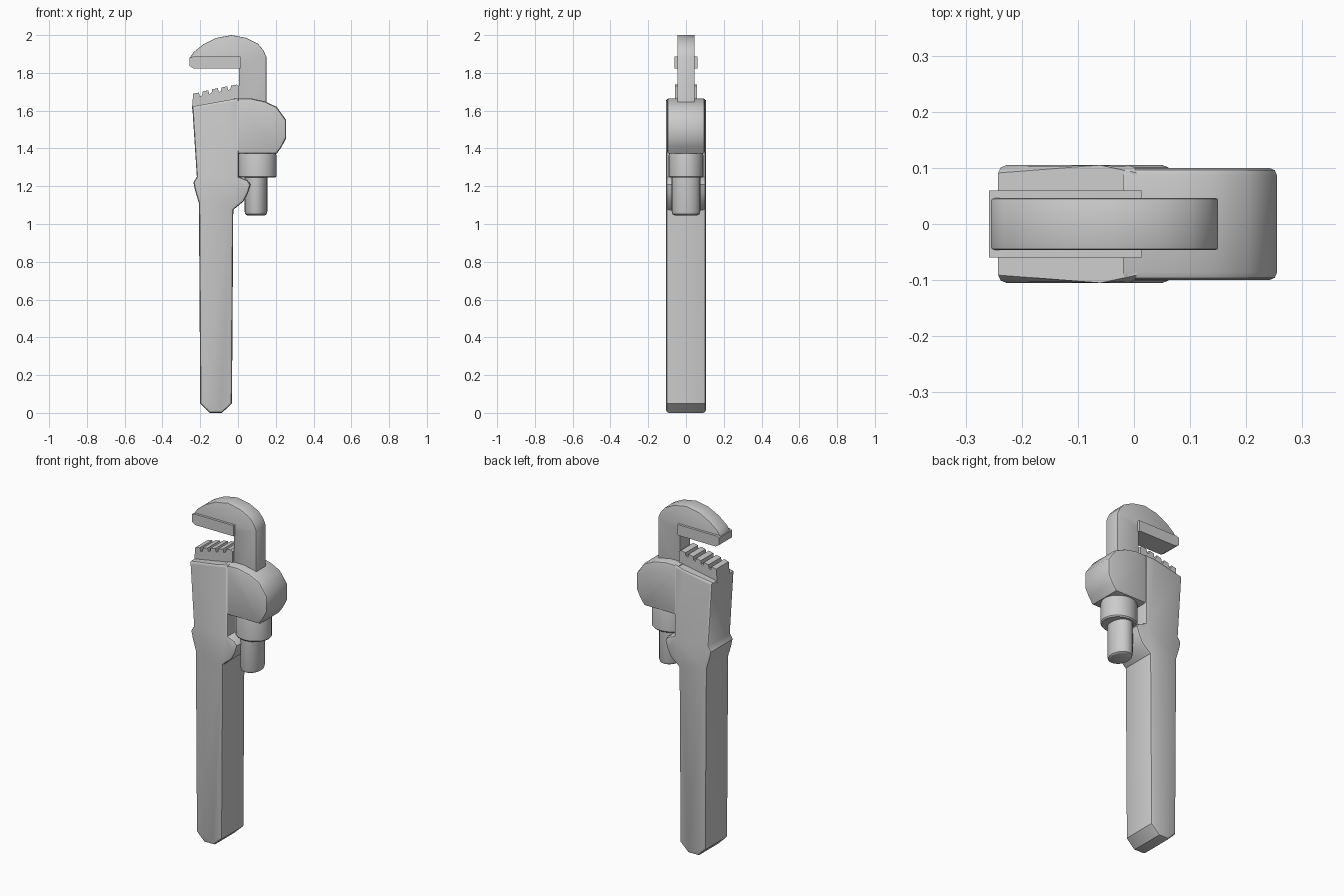
import bpy, bmesh, math

if "Cube" in bpy.data.objects:
    bpy.data.objects.remove(bpy.data.objects["Cube"])


def finish(name, bm, angle=35):
    bmesh.ops.recalc_face_normals(bm, faces=bm.faces)
    me = bpy.data.meshes.new(name)
    bm.to_mesh(me)
    bm.free()
    ob = bpy.data.objects.new(name, me)
    bpy.context.collection.objects.link(ob)
    bpy.ops.object.select_all(action='DESELECT')
    ob.select_set(True)
    bpy.context.view_layer.objects.active = ob
    bpy.ops.object.shade_smooth_by_angle(angle=math.radians(angle))
    return ob


def slab(name, profile, half, bevel=0.0):
    """Extrude an x-z profile to y = +-half and round its two rims."""
    bm = bmesh.new()
    face = bm.faces.new([bm.verts.new((x, -half, z)) for x, z in profile])
    ext = bmesh.ops.extrude_face_region(bm, geom=[face])
    for v in ext['geom']:
        if isinstance(v, bmesh.types.BMVert):
            v.co.y = half
    if bevel:
        rims = [e for e in bm.edges if abs(e.verts[0].co.y - e.verts[1].co.y) < 1e-5]
        bmesh.ops.bevel(bm, geom=rims, offset=bevel, segments=2, profile=0.5,
                        affect='EDGES', clamp_overlap=True)
    return finish(name, bm)


def lathe(name, cx, rx, ry, rings, sides=24):
    """Stack of elliptical rings (scale, z) closed at both ends."""
    bm = bmesh.new()
    loops = [[bm.verts.new((cx + rx * s * math.cos(2 * math.pi * i / sides),
                            ry * s * math.sin(2 * math.pi * i / sides), z))
              for i in range(sides)] for s, z in rings]
    for a, b in zip(loops, loops[1:]):
        for i in range(sides):
            j = (i + 1) % sides
            bm.faces.new((a[i], a[j], b[j], b[i]))
    bm.faces.new(loops[0])
    bm.faces.new(loops[-1])
    return finish(name, bm)


# Handle with the flared neck and head
slab("handle", [
    (-0.15, 0.0), (-0.085, 0.0), (-0.032, 0.05), (-0.025, 1.075), (0.03, 1.12),
    (0.053, 1.165), (0.066, 1.21), (0.05, 1.232), (0.005, 1.25), (0.005, 1.665),
    (-0.06, 1.655), (-0.242, 1.622), (-0.218, 1.25), (-0.236, 1.22),
    (-0.228, 1.18), (-0.207, 1.11), (-0.2, 0.05)], 0.105, 0.014)

# Housing that carries the sliding jaw
slab("housing", [
    (-0.02, 1.372), (0.205, 1.372), (0.232, 1.41), (0.255, 1.455), (0.255, 1.55),
    (0.205, 1.62), (0.14, 1.65), (0.07, 1.665), (-0.02, 1.665)], 0.1, 0.014)

# Hook jaw and its wider gripping plate
slab("hook_jaw", [
    (0.15, 1.5), (0.15, 1.885), (0.135, 1.92), (0.105, 1.955), (0.045, 1.985),
    (-0.035, 2.0), (-0.115, 1.985), (-0.185, 1.95), (-0.235, 1.91),
    (-0.255, 1.88), (-0.255, 1.84), (0.005, 1.84), (0.005, 1.5)], 0.046, 0.004)
slab("upper_grip_plate", [
    (-0.258, 1.838), (-0.235, 1.823), (0.013, 1.823), (0.013, 1.886),
    (-0.24, 1.886), (-0.258, 1.88)], 0.06)

# Toothed lower jaw: blocks stepping along a gentle slope
teeth = []
for i in range(5):
    x = -0.237 + i * 0.05
    z = 1.69 + 0.042 * i / 4 - 0.002 * i * (i - 4) / 4
    teeth += [(x, z), (x + 0.03, z + 0.006), (x + 0.035, z - 0.014), (x + 0.047, z - 0.01)]
slab("lower_jaw_teeth", [(-0.244, 1.61)] + teeth[:-2] + [(0.005, 1.73), (0.005, 1.61)], 0.058)

# Adjusting nut and screw
lathe("adjusting_nut", 0.103, 0.1, 0.092,
      [(0.94, 1.245), (1, 1.252), (1, 1.363), (0.95, 1.385)])
lathe("screw", 0.095, 0.06, 0.076,
      [(0.8, 1.046), (0.94, 1.052), (1, 1.068), (1, 1.26)])
